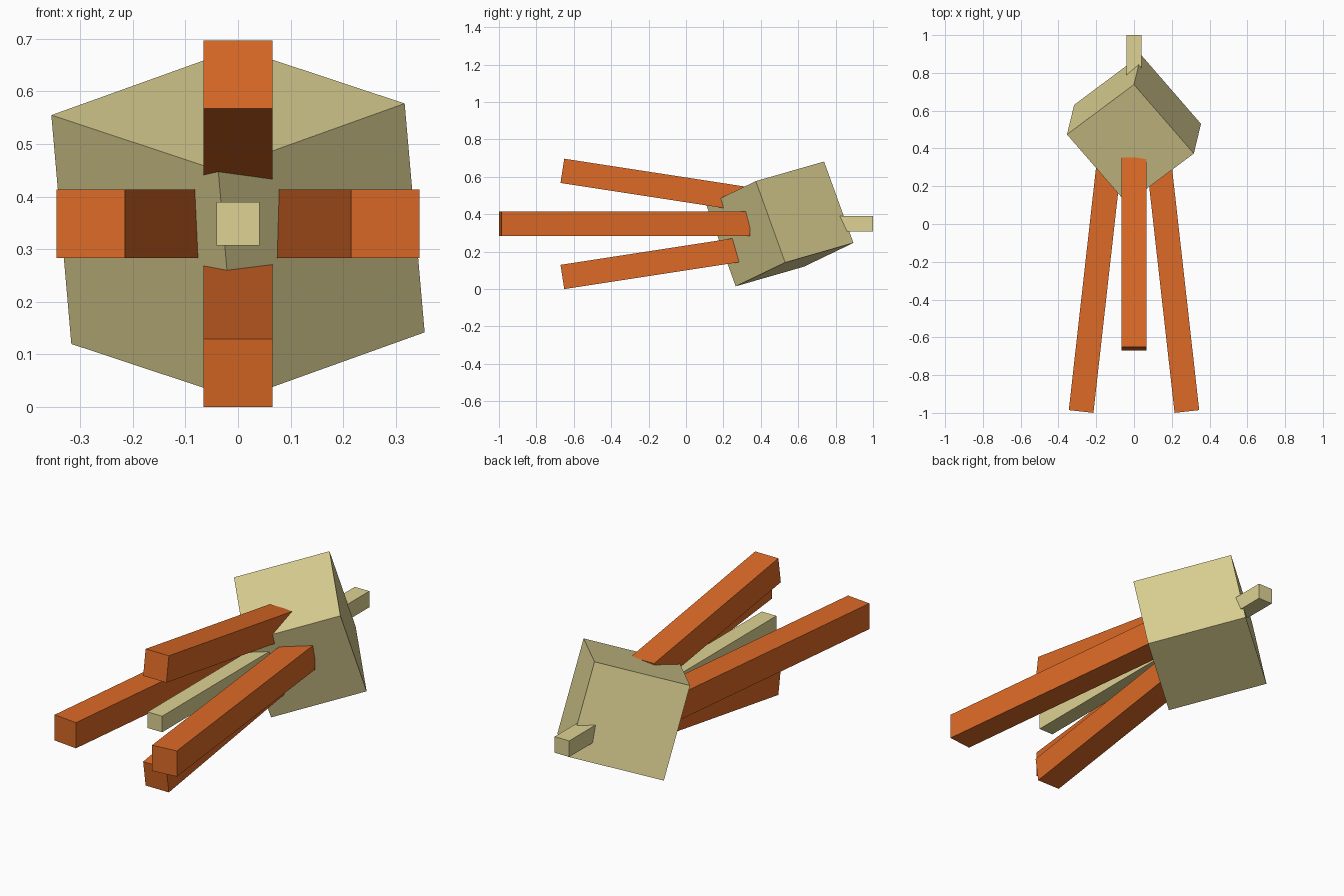
import bpy
from math import radians, sin, cos
from mathutils import Matrix, Vector

if "Cube" in bpy.data.objects:
    bpy.data.objects.remove(bpy.data.objects["Cube"])


def material(name, rgb):
    m = bpy.data.materials.new(name)
    m.diffuse_color = (*rgb, 1)
    m.use_nodes = True
    m.node_tree.nodes["Principled BSDF"].inputs["Base Color"].default_value = m.diffuse_color
    return m


BEIGE = material("pale_straw", (0.73, 0.645, 0.296))
ORANGE = material("burnt_orange", (0.716, 0.144, 0.0194))
MID_Z = 0.3485


def box(name, center, axes, size, mat):
    """Box with the given centre, local axis directions and side lengths."""
    bpy.ops.mesh.primitive_cube_add(size=1)
    ob = bpy.context.object
    ob.name = name
    cols = [Vector(a).normalized() * s for a, s in zip(axes, size)]
    m = Matrix(cols).transposed().to_4x4()
    m.translation = Vector(center)
    ob.data.transform(m)
    ob.data.materials.append(mat)
    return ob


# Tilted block, standing on its corner edge
box("tilted_block", (0, 0.502, MID_Z),
    [(0.354, 0.264, 0.127), (-0.317, 0.365, 0.105), (-0.038, -0.157, 0.435)],
    (0.46, 0.495, 0.464), BEIGE)

# Thin central rod running through the block
box("center_rod", (0, 0.165, MID_Z), [(1, 0, 0), (0, 1, 0), (0, 0, 1)],
    (0.082, 1.67, 0.082), BEIGE)


def arm(name, out, radius, front_y, length, angle):
    """Square arm that starts at the front and leans in towards the rod."""
    a = radians(angle)
    out = Vector(out)
    along = Vector((0, cos(a), 0)) - out * sin(a)
    up = Vector((0, sin(a), 0)) + out * cos(a)
    start = Vector((0, front_y, MID_Z)) + out * radius
    box(name, start + along * length / 2, [along.cross(up), along, up],
        (0.131, length, 0.131), ORANGE)


# Long side arms
for name, s in (("right_arm", 1), ("left_arm", -1)):
    arm(name, (s, 0, 0), 0.28, -0.9925, 1.335, 6.4)

# Shorter upper and lower arms
for name, s in (("upper_arm", 1), ("lower_arm", -1)):
    arm(name, (0, 0, s), 0.2837, -0.661, 1.014, 8.75)
